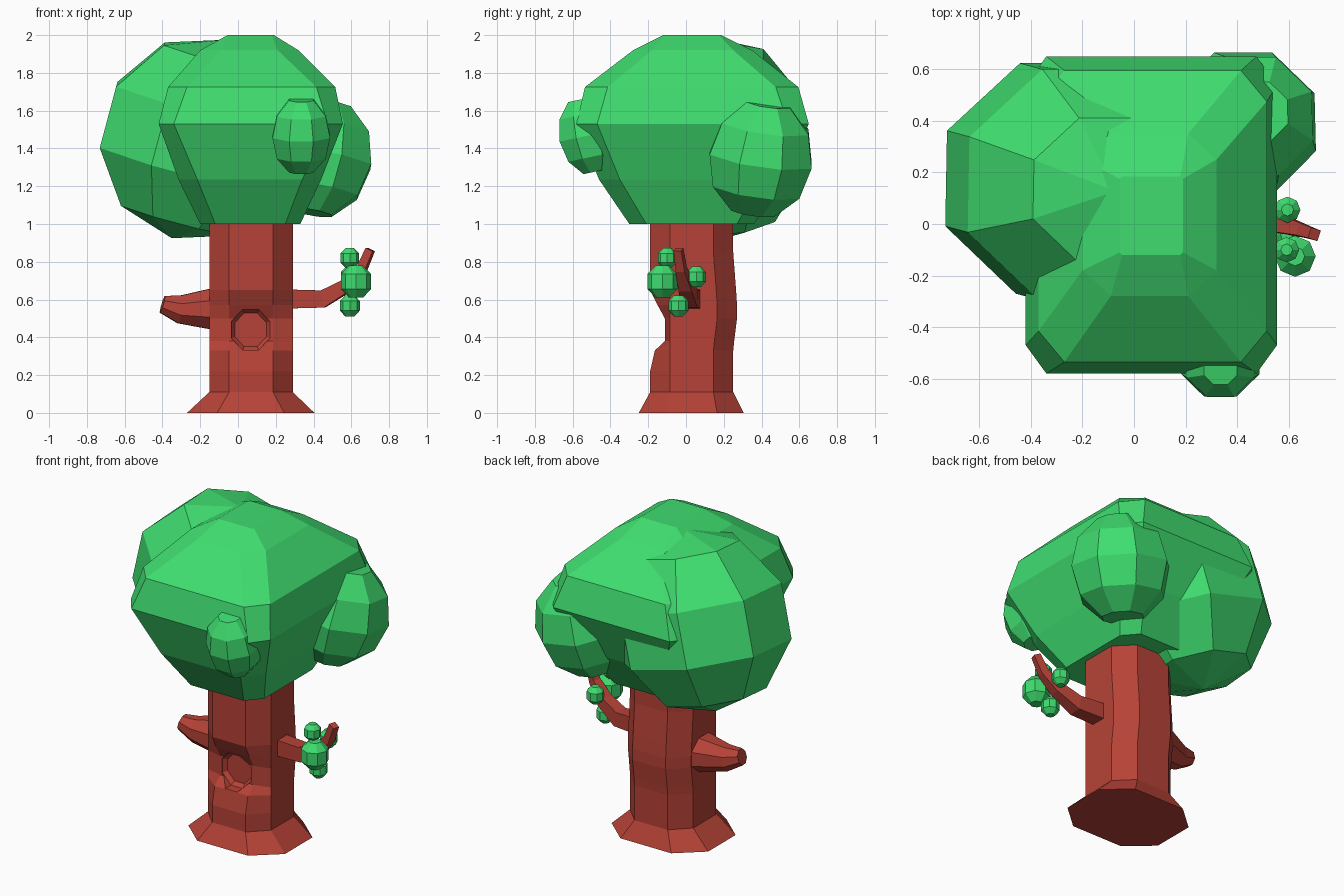
import bpy, bmesh
from math import sin, cos, pi, radians
from mathutils import Vector, Euler

if "Cube" in bpy.data.objects:
    bpy.data.objects.remove(bpy.data.objects["Cube"])


def material(name, rgb):
    m = bpy.data.materials.new(name)
    m.diffuse_color = (*rgb, 1)
    m.use_nodes = True
    m.node_tree.nodes["Principled BSDF"].inputs["Base Color"].default_value = m.diffuse_color
    return m


GREEN = material("leaf_green", (0.05, 0.72, 0.16))
BROWN = material("bark_red_brown", (0.47, 0.055, 0.038))


def loft(name, rings, mat):
    """Skin a stack of equal-length point rings and cap both ends."""
    bm = bmesh.new()
    loops = [[bm.verts.new(p) for p in ring] for ring in rings]
    n = len(loops[0])
    for a, b in zip(loops, loops[1:]):
        for i in range(n):
            j = (i + 1) % n
            bm.faces.new((a[i], a[j], b[j], b[i]))
    bm.faces.new(loops[0][::-1])
    bm.faces.new(loops[-1])
    bmesh.ops.remove_doubles(bm, verts=bm.verts, dist=0.0005)
    bmesh.ops.recalc_face_normals(bm, faces=bm.faces)
    mesh = bpy.data.meshes.new(name)
    bm.to_mesh(mesh)
    bm.free()
    ob = bpy.data.objects.new(name, mesh)
    bpy.context.collection.objects.link(ob)
    if mat:
        mesh.materials.append(mat)
    return ob


def chamfered(z, x0, x1, y0, y1, cx, cy):
    """Rectangle with cut corners; the first two points are the front edge."""
    return [Vector(p) for p in (
        (x0 + cx, y0, z), (x1 - cx, y0, z), (x1, y0 + cy, z), (x1, y1 - cy, z),
        (x1 - cx, y1, z), (x0 + cx, y1, z), (x0, y1 - cy, z), (x0, y0 + cy, z))]


def ball(name, centre, radii, polar, tilt=(0, 0, 0), turn=0.5, sides=8):
    """Low-poly ball from rings at the given polar angles."""
    rot = Euler([radians(t) for t in tilt]).to_matrix()
    rings = []
    for p in polar:
        t = radians(180 - p)
        rings.append([Vector(centre) + rot @ Vector((
            radii[0] * sin(t) * cos(2 * pi * (i + turn) / sides),
            radii[1] * sin(t) * sin(2 * pi * (i + turn) / sides),
            radii[2] * cos(t))) for i in range(sides)])
    return loft(name, rings, GREEN)


def tube(name, points, radii, sides, mat):
    """Tapering tube along a path that lies roughly in the xz plane."""
    pts = [Vector(p) for p in points]
    rings = []
    for k, (p, r) in enumerate(zip(pts, radii)):
        d = (pts[min(k + 1, len(pts) - 1)] - pts[max(k - 1, 0)]).normalized()
        side = d.cross(Vector((0, 0, 1))).normalized()
        up = side.cross(d)
        ry, rz = r
        rings.append([p + side * ry * cos(2 * pi * (i + .5) / sides)
                      + up * rz * sin(2 * pi * (i + .5) / sides)
                      for i in range(sides)])
    return loft(name, rings, mat)


# Trunk: flared base, front edge dished in around the hollow, slight back bulge
trunk_rings = [chamfered(0, -.27, .405, -.25, .305, .16, .14)]
for z, front, back in ((.11, -.19, .25), (.22, -.19, .25), (.33, -.165, .25),
                       (.38, -.112, .255), (.50, -.112, .27), (.57, -.15, .27),
                       (.65, -.19, .265), (.85, -.19, .25), (1.08, -.19, .25)):
    ring = chamfered(z, -.152, .29, -.19, back, .105, .105)
    for v in ring[:2]:
        v.y = front
    trunk_rings.append(ring)
trunk = loft("trunk", trunk_rings, BROWN)

# Octagonal hollow cut into the trunk front
cutter = loft("hollow_cutter", [
    [Vector((.067 + s * .11 * cos(2 * pi * (i + .5) / 8), y,
             .44 + s * .117 * sin(2 * pi * (i + .5) / 8))) for i in range(8)]
    for y, s in ((-.3, 1), (-.105, 1), (-.08, .82))], BROWN)
cutter.hide_render = True
cutter.hide_viewport = True
cut = trunk.modifiers.new("hollow", 'BOOLEAN')
cut.operation = 'DIFFERENCE'
cut.solver = 'EXACT'
cut.object = cutter

# Broken stub on the left
tube("left_stub", [(-.02, .04, .55), (-.15, .04, .55), (-.31, .02, .548), (-.4, .01, .575)],
     [(.15, .125), (.13, .115), (.075, .08), (.05, .05)], 8, BROWN)

# Twig on the right
tube("right_twig", [(.22, .03, .603), (.45, .02, .603), (.57, 0, .67), (.655, -.025, .76), (.70, -.04, .865)],
     [(.07, .073), (.06, .065), (.05, .05), (.035, .035), (.03, .03)], 4, BROWN)

# Leaf buds on the twig
CAPPED = (25, 65, 115, 155)
for i, (c, r) in enumerate((((.625, -.125, .695), .088), ((.592, -.1, .82), .054),
                            ((.595, .055, .72), .056), ((.592, -.04, .567), .058))):
    ball(f"leaf_bud_{i + 1}", c, (r, r, r * 1.06), CAPPED, turn=0)

# Main crown: stacked boxy rings with cut corners
loft("main_crown", [chamfered(*r) for r in (
    (1.0, -.2, .33, -.30, .36, .08, .09),
    (1.235, -.315, .44, -.46, .51, .10, .11),
    (1.53, -.42, .555, -.58, .65, .08, .11),
    (1.725, -.37, .515, -.535, .595, .10, .12),
    (1.92, -.2, .32, -.28, .35, .11, .10),
    (2.0, -.055, .19, -.12, .185, .01, .01))], GREEN)

# Large leaf ball on the left, pointed at its poles and leaning
ball("left_crown", (-.21, .165, 1.45), (.56, .51, .545),
     (0, 36, 72, 108, 144, 180), tilt=(4, 15, 0))

# Leaf balls with flat caps: right rear and front
ROUND = (25, 58, 90, 122, 155)
ball("right_rear_crown", (.43, .395, 1.35), (.30, .295, .325), ROUND, tilt=(-8, 10, 0))
ball("front_crown", (.335, -.52, 1.468), (.165, .165, .215), ROUND, tilt=(12, 0, 0))
